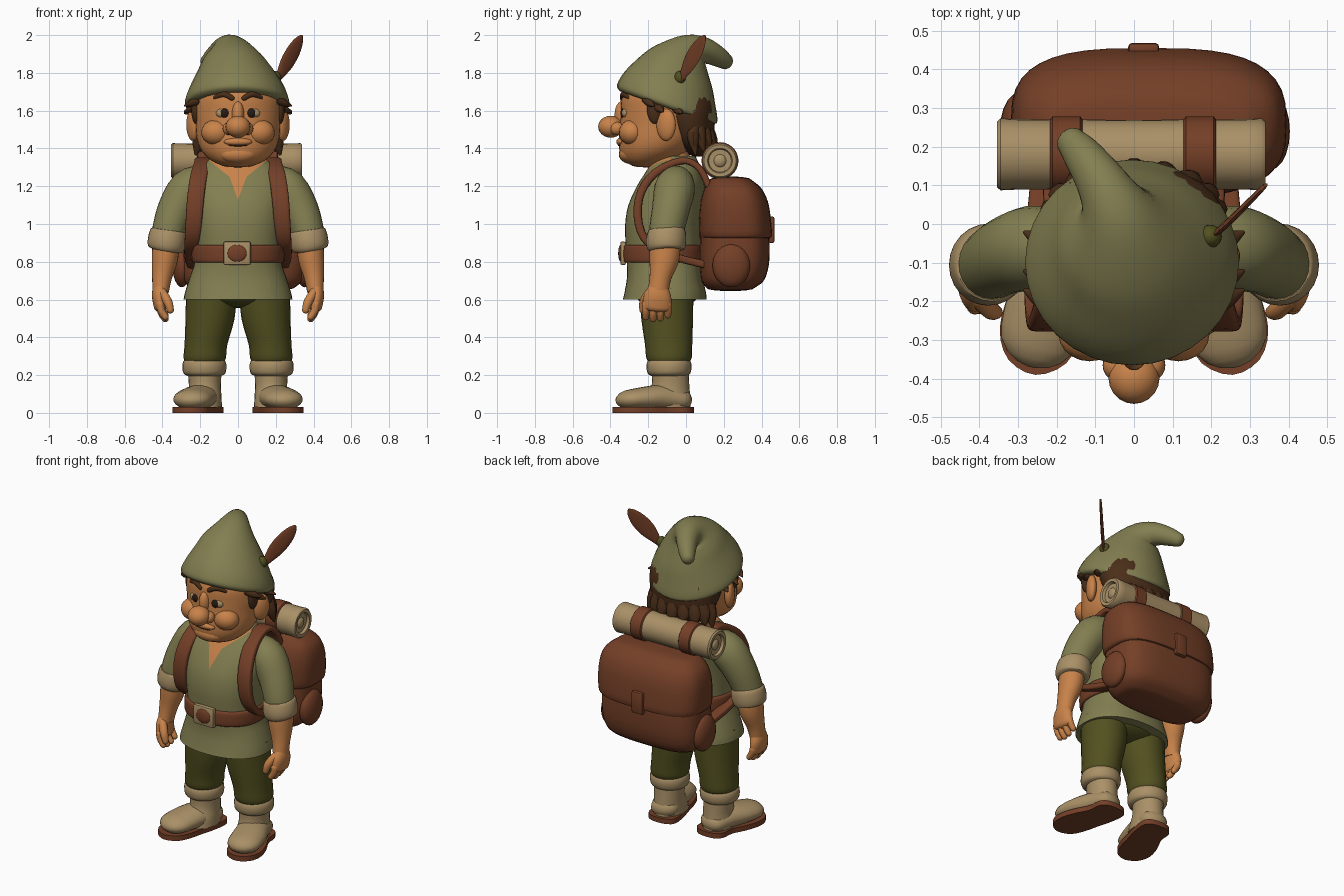
import bpy, bmesh, math
from mathutils import Vector, Matrix


def material(name, r, g, b):
    m = bpy.data.materials.new(name)
    m.diffuse_color = (r, g, b, 1)
    return m


GREEN = material("sage_cloth", .225, .21, .082)
DARK = material("dark_green_cloth", .085, .08, .014)
SKIN = material("skin", .58, .225, .068)
BEIGE = material("beige_leather", .40, .28, .135)
BROWN = material("brown_leather", .175, .05, .02)
HAIR = material("dark_hair", .07, .028, .01)
EYE = material("eye_dark", .02, .011, .007)


def finish(bm, name, mat, mirror=False):
    bmesh.ops.recalc_face_normals(bm, faces=bm.faces[:])
    me = bpy.data.meshes.new(name)
    bm.to_mesh(me)
    bm.free()
    me.materials.append(mat)
    ob = bpy.data.objects.new(name, me)
    bpy.context.collection.objects.link(ob)
    bpy.ops.object.select_all(action='DESELECT')
    ob.select_set(True)
    bpy.context.view_layer.objects.active = ob
    bpy.ops.object.shade_smooth_by_angle(angle=math.radians(42))
    if mirror:
        ob.modifiers.new("mirror", 'MIRROR').use_axis[0] = True
    return ob


def smooth_path(pts, steps, closed=False):
    """Catmull-Rom interpolation of equal-length tuples."""
    n, out = len(pts), []
    for i in range(n if closed else n - 1):
        if closed:
            q = [pts[(i + k) % n] for k in (-1, 0, 1, 2)]
        else:
            q = [pts[min(max(i + k, 0), n - 1)] for k in (-1, 0, 1, 2)]
        for s in range(steps):
            t = s / steps
            out.append(tuple(.5 * (2 * b + (c - a) * t + (2 * a - 5 * b + 4 * c - d) * t * t
                                   + (3 * b - a - 3 * c + d) * t ** 3) for a, b, c, d in zip(*q)))
    return out if closed else out + [tuple(pts[-1])]


def loft(name, rings, mat, upright=False, tips=(0, 0), p=2, seg=24, steps=3,
         ref=(1, 0, 0), mirror=False, edit=None):
    """Skin rings (x, y, z, rx, ry[, normal]); tips rounds the two ends."""
    rs = smooth_path(rings, steps)
    cs = [Vector(r[:3]) for r in rs]
    full = []
    for i, r in enumerate(rs):
        if upright:
            n = Vector((0, 0, 1))
        elif len(r) == 8:
            n = Vector(r[5:]).normalized()
        else:
            n = (cs[min(i + 1, len(cs) - 1)] - cs[max(i - 1, 0)]).normalized()
        full.append((cs[i], r[3], r[4], n))

    def cap(ring, k, sign):
        c, a, b, n = ring
        return [(c + n * sign * k * min(a, b) * math.sin(t), a * math.cos(t), b * math.cos(t), n)
                for t in (.4, .8, 1.15, 1.45)]
    if tips[0]:
        full = cap(full[0], tips[0], -1)[::-1] + full
    if tips[1]:
        full = full + cap(full[-1], tips[1], 1)
    bm, loops = bmesh.new(), []
    for c, a, b, n in full:
        u = Vector(ref) - n * n.dot(Vector(ref))
        u.normalize()
        v = n.cross(u)
        loop = []
        for k in range(seg):
            co, si = math.cos(2 * math.pi * k / seg), math.sin(2 * math.pi * k / seg)
            x = math.copysign(abs(co) ** (2 / p), co)
            y = math.copysign(abs(si) ** (2 / p), si)
            loop.append(bm.verts.new(c + u * x * a + v * y * b))
        loops.append(loop)
    for l0, l1 in zip(loops, loops[1:]):
        for k in range(seg):
            bm.faces.new((l0[k], l0[(k + 1) % seg], l1[(k + 1) % seg], l1[k]))
    bm.faces.new(loops[0][::-1])
    bm.faces.new(loops[-1])
    if edit:
        edit(bm)
    return finish(bm, name, mat, mirror)


def ball(name, c, r, mat, mirror=False, rot=0):
    bm = bmesh.new()
    m = Matrix.Translation(c) @ Matrix.Rotation(rot, 4, 'Z') @ Matrix.Diagonal((*r, 1))
    bmesh.ops.create_uvsphere(bm, u_segments=20, v_segments=12, radius=1, matrix=m)
    return finish(bm, name, mat, mirror)


def box(name, c, size, mat, bevel=.01):
    bm = bmesh.new()
    bmesh.ops.create_cube(bm, size=1, matrix=Matrix.Translation(c) @ Matrix.Diagonal((*size, 1)))
    bmesh.ops.bevel(bm, geom=bm.edges[:], offset=bevel, segments=2, affect='EDGES', profile=.5)
    return finish(bm, name, mat)


# Boots: sole, foot, shaft and folded cuff
outline = [(.08, 0), (.088, -.1), (.115, -.2), (.135, -.28), (.175, -.36), (.255, -.39), (.325, -.35),
           (.347, -.27), (.32, -.17), (.275, -.08), (.265, 0), (.22, .038), (.13, .038)]
bm = bmesh.new()
sole = bm.faces.new([bm.verts.new((x, y, 0)) for x, y in smooth_path(outline, 3, True)])
ext = bmesh.ops.extrude_face_region(bm, geom=[sole])
bmesh.ops.translate(bm, verts=[g for g in ext['geom'] if isinstance(g, bmesh.types.BMVert)], vec=(0, 0, .032))
finish(bm, "boot_sole", BROWN, True)
loft("boot_foot", [(.172, -.03, .07, .085, .06), (.195, -.12, .08, .095, .07), (.225, -.21, .077, .104, .063),
                   (.243, -.28, .072, .102, .055)], BEIGE, tips=(1, 1.7), mirror=True)
loft("boot_shaft", [(.175, -.1, .03, .09, .125), (.177, -.095, .08, .09, .118), (.175, -.082, .14, .085, .1),
                    (.177, -.085, .23, .09, .098)], BEIGE, True, mirror=True)
loft("boot_cuff", [(.178, -.09, .195, .085, .09), (.178, -.09, .208, .11, .112), (.178, -.09, .245, .117, .12),
                   (.178, -.09, .275, .11, .113), (.178, -.09, .288, .09, .095)], BEIGE, True, mirror=True)

# Trousers
loft("trouser_leg", [(.178, -.09, .26, .095, .1), (.176, -.09, .29, .112, .12), (.17, -.092, .36, .113, .125),
                     (.148, -.1, .5, .13, .137), (.14, -.105, .66, .135, .145)], DARK, True, mirror=True)
ball("trouser_seat", (0, -.1, .63), (.23, .17, .075), DARK)


# Tunic with a V neck cut into its front
def neck_opening(bm):
    for s in (-1, 1):
        for co, d in (((0, 0, 1.13), (.045, .12)), ((.045, 0, 1.25), (1, .8))):
            bmesh.ops.bisect_plane(bm, geom=bm.verts[:] + bm.edges[:] + bm.faces[:],
                                   plane_co=(s * co[0], 0, co[2]), plane_no=(s * d[1], 0, -d[0]))
    for f in bm.faces:
        c = f.calc_center_median()
        x = abs(c.x)
        edge = 1.13 + x * .12 / .045 if x < .045 else 1.25 + (x - .045) * .8
        if c.y < -.08 and c.z > edge:
            f.material_index = 1


tunic = loft("tunic", [(0, -.112, .6, .288, .222), (0, -.11, .64, .28, .215), (0, -.112, .72, .255, .2),
                       (0, -.117, .8, .23, .197), (0, -.122, .9, .23, .198), (0, -.122, 1, .24, .2),
                       (0, -.108, 1.1, .25, .197), (0, -.08, 1.2, .262, .18), (0, -.065, 1.27, .24, .152),
                       (0, -.06, 1.32, .185, .128), (0, -.06, 1.36, .12, .11)],
             GREEN, True, p=2.25, seg=40, edit=neck_opening)
tunic.data.materials.append(SKIN)
loft("neck", [(0, -.06, 1.28, .115, .105), (0, -.08, 1.36, .1, .1), (0, -.1, 1.46, .12, .12)], SKIN, True)

# Belt and buckle
loft("belt", [(0, -.12, .795, .238, .207), (0, -.12, .81, .246, .215), (0, -.12, .875, .246, .215),
              (0, -.12, .89, .238, .207)], BROWN, True, p=2.25, seg=40)
box("buckle_frame", (-.005, -.333, .845), (.145, .03, .125), BEIGE)
ball("buckle_center", (-.005, -.345, .845), (.052, .014, .046), BROWN)

# Arms: sleeve, rolled cuff, forearm, hand
loft("sleeve", [(.19, -.05, 1.225, .09, .09), (.26, -.06, 1.185, .107, .108), (.325, -.08, 1.08, .1, .1),
                (.362, -.1, .98, .09, .093), (.375, -.105, .92, .085, .09)], GREEN, tips=(.5, 0), mirror=True)
loft("sleeve_cuff", [(.366, -.1, .972, .085, .088), (.368, -.1, .958, .097, .1), (.376, -.105, .91, .102, .106),
                     (.382, -.108, .872, .096, .1), (.384, -.108, .86, .08, .085)], BEIGE, mirror=True)
loft("forearm", [(.38, -.11, .92, .07, .08), (.387, -.115, .82, .07, .08), (.402, -.135, .72, .053, .058),
                 (.41, -.148, .64, .043, .055)], SKIN, mirror=True)
loft("palm", [(.41, -.145, .67, .038, .05), (.416, -.15, .62, .04, .072), (.412, -.155, .56, .033, .076)],
     SKIN, tips=(.5, .8), mirror=True)
for i in range(4):
    y, z = -.213 + i * .039, (.01, 0, .004, .02)[i]
    loft("finger", [(.412, y, .575, .021, .021), (.405, y, .53 + z, .02, .02), (.385, y, .498 + z, .018, .018)],
         SKIN, tips=(1, 1), seg=12, mirror=True)
loft("thumb", [(.405, -.19, .64, .025, .025), (.372, -.222, .59, .024, .024), (.358, -.228, .545, .019, .019)],
     SKIN, tips=(1, 1), seg=12, mirror=True)

# Head and face
loft("head", [(0, -.21, 1.312, .09, .08), (0, -.2, 1.335, .14, .13), (0, -.17, 1.385, .192, .182),
              (0, -.145, 1.45, .218, .21), (0, -.13, 1.53, .226, .22), (0, -.12, 1.6, .234, .226),
              (0, -.11, 1.68, .23, .232), (0, -.1, 1.75, .18, .2)], SKIN, True, tips=(.15, .3), seg=32)
ball("nose", (0, -.398, 1.515), (.066, .067, .058), SKIN)
ball("nostril", (.045, -.365, 1.505), (.036, .04, .035), SKIN, True)
ball("nose_bridge", (0, -.338, 1.58), (.033, .04, .07), SKIN)
ball("cheek", (.115, -.285, 1.485), (.08, .07, .068), SKIN, True)
ball("upper_lip", (0, -.343, 1.435), (.075, .026, .022), SKIN)
ball("mouth_line", (0, -.352, 1.417), (.05, .008, .006), HAIR)
ball("chin", (0, -.3, 1.37), (.1, .056, .05), SKIN)
ball("ear", (.238, -.105, 1.525), (.03, .055, .085), SKIN, True, rot=-.45)
ball("eye_white", (.075, -.321, 1.587), (.042, .02, .027), BEIGE, True)
ball("iris", (.07, -.334, 1.587), (.023, .013, .025), EYE, True)
loft("eyebrow", [(.03, -.338, 1.665, .012, .014), (.075, -.332, 1.688, .013, .016), (.125, -.302, 1.668, .008, .01)],
     HAIR, tips=(1, 1), seg=10, ref=(0, 1, 0), mirror=True)

# Hair: back mass, sideburns, loose tufts
loft("hair_back", [(0, .07, 1.375, .12, .06), (0, .045, 1.42, .185, .095), (0, .02, 1.5, .22, .13),
                   (0, 0, 1.6, .238, .155), (0, 0, 1.67, .21, .14)], HAIR, True, tips=(.3, .3))
ball("sideburn", (.222, -.165, 1.615), (.026, .042, .085), HAIR, True)
for i in range(9):
    a = math.radians(5 + 170 * i / 8)
    c, s, z = math.cos(a), math.sin(a), 1.365 + .02 * (i % 2)
    loft("hair_tuft", [(.18 * c, .03 + .08 * s, 1.5, .045, .04), (.205 * c, .03 + .11 * s, 1.44, .04, .03),
                       (.225 * c, .04 + .125 * s, z, .006, .006)], HAIR, seg=10)
for y, z in ((-.2, 1.66), (-.15, 1.63), (-.05, 1.62)):
    loft("temple_tuft", [(.205, y, z, .03, .035), (.245, y + .01, z - .02, .02, .025),
                         (.285, y + .03, z - .035, .004, .004)], HAIR, ref=(0, 0, 1), seg=10, mirror=True)

# Hat with drooping tip, feather and its button
loft("hat", [(-.005, -.1, 1.615, .255, .262, 0, .33, .94), (-.005, -.1, 1.63, .274, .28, 0, .33, .94),
             (-.005, -.097, 1.66, .274, .278, 0, .33, .94), (-.005, -.085, 1.72, .25, .255, 0, .34, .94),
             (-.01, -.06, 1.79, .21, .217, 0, .37, .93), (-.02, -.035, 1.855, .17, .172, 0, .42, .9),
             (-.035, .005, 1.905, .122, .122, -.1, .55, .8), (-.06, .065, 1.925, .08, .082, -.35, .8, .3),
             (-.095, .125, 1.91, .062, .064, -.5, .8, -.2), (-.135, .18, 1.88, .05, .052, -.6, .7, -.4),
             (-.16, .21, 1.86, .04, .042, -.6, .7, -.4)], GREEN, tips=(0, .9), seg=32)
ball("feather_button", (.197, -.032, 1.775), (.03, .03, .035), DARK)
loft("feather", [(.2, -.035, 1.745, .01, .008), (.228, -.01, 1.8, .03, .009), (.262, .022, 1.86, .047, .009),
                 (.3, .06, 1.925, .045, .008), (.328, .088, 1.975, .027, .007), (.34, .1, 1.998, .006, .005)],
     BROWN, ref=(0, 0, 1), seg=12)

# Backpack: body, flap, clasp, side pockets
loft("pack_body", [(.025, .235, .66, .27, .125), (.025, .247, .7, .315, .165), (.028, .255, .78, .333, .183),
                   (.03, .258, .88, .335, .185), (.032, .258, .98, .33, .18)],
     BROWN, True, tips=(.12, 0), p=3.2, seg=40)
loft("pack_flap", [(.035, .262, .925, .33, .176), (.035, .262, .94, .35, .193), (.038, .259, 1.03, .356, .19),
                   (.04, .255, 1.12, .35, .178), (.042, .248, 1.19, .325, .15), (.042, .235, 1.235, .27, .11)],
     BROWN, True, tips=(0, .15), p=3, seg=40)
box("pack_clasp", (.025, .452, .97), (.08, .032, .14), BROWN)
for s in (-1, 1):
    ball("pack_pocket", (.028 + s * .325, .24, .78), (.05, .1, .115), BROWN)

# Shoulder straps
loft("shoulder_strap", [(.19, .12, 1.2, .045, .018), (.19, .075, 1.29, .045, .018), (.185, 0, 1.335, .045, .018),
                        (.19, -.1, 1.31, .045, .02), (.21, -.195, 1.24, .045, .022), (.225, -.25, 1.13, .045, .022),
                        (.235, -.25, 1.0, .043, .022), (.245, -.2, .9, .038, .02), (.25, -.07, .83, .034, .02),
                        (.235, .1, .785, .034, .02)], BROWN, p=4, seg=20, mirror=True)

# Bedroll with recessed ends and two ties
Y, Z = .18, 1.335
loft("bedroll", [(x, Y, Z, r, r) + (1, 0, 0) for x, r in
                 ((-.335, .04), (-.336, .06), (-.352, .066), (-.354, .085), (-.345, .093), (-.3, .091), (0, .089),
                  (.29, .091), (.33, .093), (.34, .085), (.338, .066), (.322, .06), (.321, .04))],
     BEIGE, steps=1, ref=(0, 1, 0), seg=28)
for s in ((-1, 1)):
    ball("bedroll_core", (-.007 + s * .32, Y, Z), (.022, .036, .036), BEIGE)
for x in (-.175, .17):
    loft("bedroll_tie", [(x + d, Y, Z, r, r) for d, r in ((-.042, .09), (-.036, .098), (.036, .098), (.042, .09))],
         BROWN, steps=1, ref=(0, 1, 0), seg=28)
